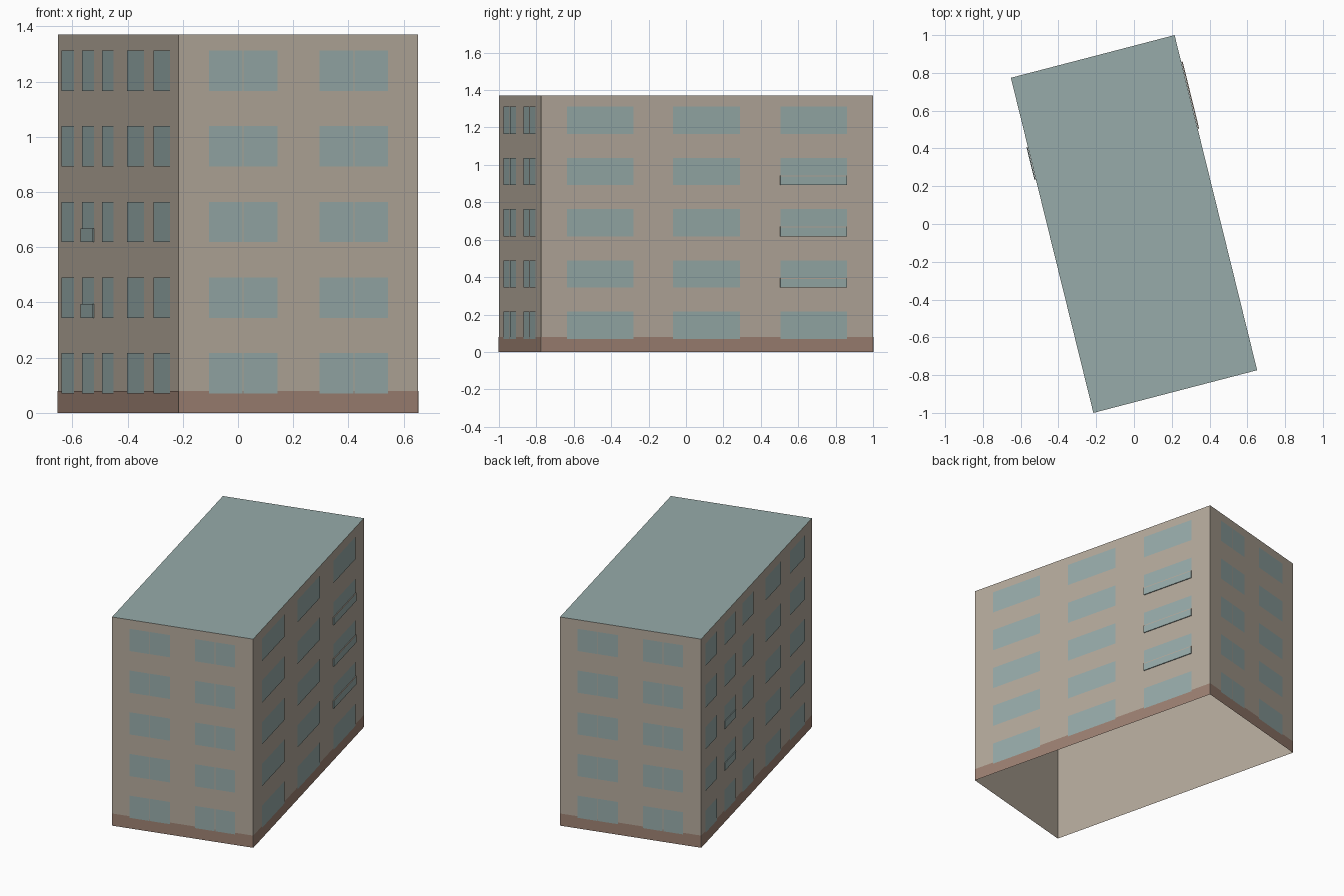
import bpy, bmesh
from mathutils import Vector, Matrix

cube = bpy.data.objects.get("Cube")
if cube:
    bpy.data.objects.remove(cube, do_unlink=True)


def material(name, rgb):
    m = bpy.data.materials.new(name)
    m.use_nodes = True
    m.diffuse_color = (*rgb, 1)
    bsdf = m.node_tree.nodes["Principled BSDF"]
    bsdf.inputs["Base Color"].default_value = (*rgb, 1)
    bsdf.inputs["Roughness"].default_value = 0.9
    return m


WALL = material("beige_plaster", (0.46, 0.40, 0.33))
GLASS = material("grey_teal", (0.31, 0.41, 0.40))
BASE = material("brown_plinth", (0.34, 0.22, 0.17))

HEIGHT = 1.37
A, B = Vector((-0.215, -1, 0)), Vector((0.652, -0.774, 0))
CORNERS = [A, B, -A, -B]
FRONT, LEFT, BACK, RIGHT = range(4)
UP = Vector((0, 0, 1))
ROWS = [0.07 + 0.274 * i for i in range(5)]
WIN_H = 0.146


def side_frame(side):
    """Start corner, edge vector and outward normal of one wall."""
    p = CORNERS[side]
    d = CORNERS[(side + 1) % 4] - p
    return p, d, d.cross(UP).normalized()


def quad(bm, side, t0, t1, z0, z1, out):
    p, d, n = side_frame(side)
    pts = [(t0, z0), (t1, z0), (t1, z1), (t0, z1)]
    bm.faces.new([bm.verts.new(p + d * t + UP * z + n * out) for t, z in pts])


def slab(bm, side, t0, t1, z0, z1, out0, out1):
    p, d, n = side_frame(side)
    mid = p + d * (t0 + t1) / 2 + UP * (z0 + z1) / 2 + n * (out0 + out1) / 2
    axes = (d * (t1 - t0), -n * (out1 - out0), UP * (z1 - z0))
    mat = Matrix(axes).transposed().to_4x4()
    bmesh.ops.create_cube(bm, size=1, matrix=Matrix.Translation(mid) @ mat)


def finish(bm, name, mat):
    bmesh.ops.remove_doubles(bm, verts=bm.verts, dist=0.00001)
    bmesh.ops.recalc_face_normals(bm, faces=bm.faces) if name.endswith("panels") else None
    mesh = bpy.data.meshes.new(name)
    bm.to_mesh(mesh)
    bm.free()
    mesh.materials.append(mat)
    ob = bpy.data.objects.new(name, mesh)
    bpy.context.collection.objects.link(ob)
    return ob


# Walls: an open shell without a floor
bm = bmesh.new()
for s in range(4):
    quad(bm, s, 0, 1, 0, HEIGHT, 0)
finish(bm, "walls", WALL)

# Flat roof
bm = bmesh.new()
bm.faces.new([bm.verts.new(c + UP * HEIGHT) for c in CORNERS])
finish(bm, "roof", GLASS)

# Plinth band around the foot
bm = bmesh.new()
for s in range(4):
    quad(bm, s, 0, 1, 0, 0.08, 0.0015)
finish(bm, "plinth", BASE)

# Windows: column spans along each wall, repeated on every storey
END = [(0.125, 0.266), (0.27, 0.412), (0.588, 0.729), (0.733, 0.873)]
COLUMNS = {
    FRONT: END,
    BACK: END,
    LEFT: [(0.078, 0.277), (0.397, 0.599), (0.72, 0.921)],
    RIGHT: [(0.037, 0.14), (0.206, 0.304), (0.37, 0.469),
            (0.577, 0.718), (0.80, 0.934)],
}
NAMES = {FRONT: "front", BACK: "back", LEFT: "left", RIGHT: "right"}
for s, spans in COLUMNS.items():
    bm = bmesh.new()
    for z in ROWS:
        for t0, t1 in spans:
            quad(bm, s, t0, t1, z, z + WIN_H, 0.003)
    finish(bm, NAMES[s] + "_windows", GLASS)

# Raised lower panels on a few windows, with a thin lip on the long ones
panels, lips = bmesh.new(), bmesh.new()
for z in ROWS[1:4]:
    slab(panels, LEFT, *COLUMNS[LEFT][2], z, z + 0.047, 0.002, 0.008)
    slab(lips, LEFT, *COLUMNS[LEFT][2], z + 0.047, z + 0.052, 0.002, 0.008)
for z in ROWS[1:3]:
    slab(panels, RIGHT, *COLUMNS[RIGHT][1], z, z + 0.05, 0.002, 0.008)
finish(panels, "window_panels", GLASS)
finish(lips, "lip_panels", WALL)
